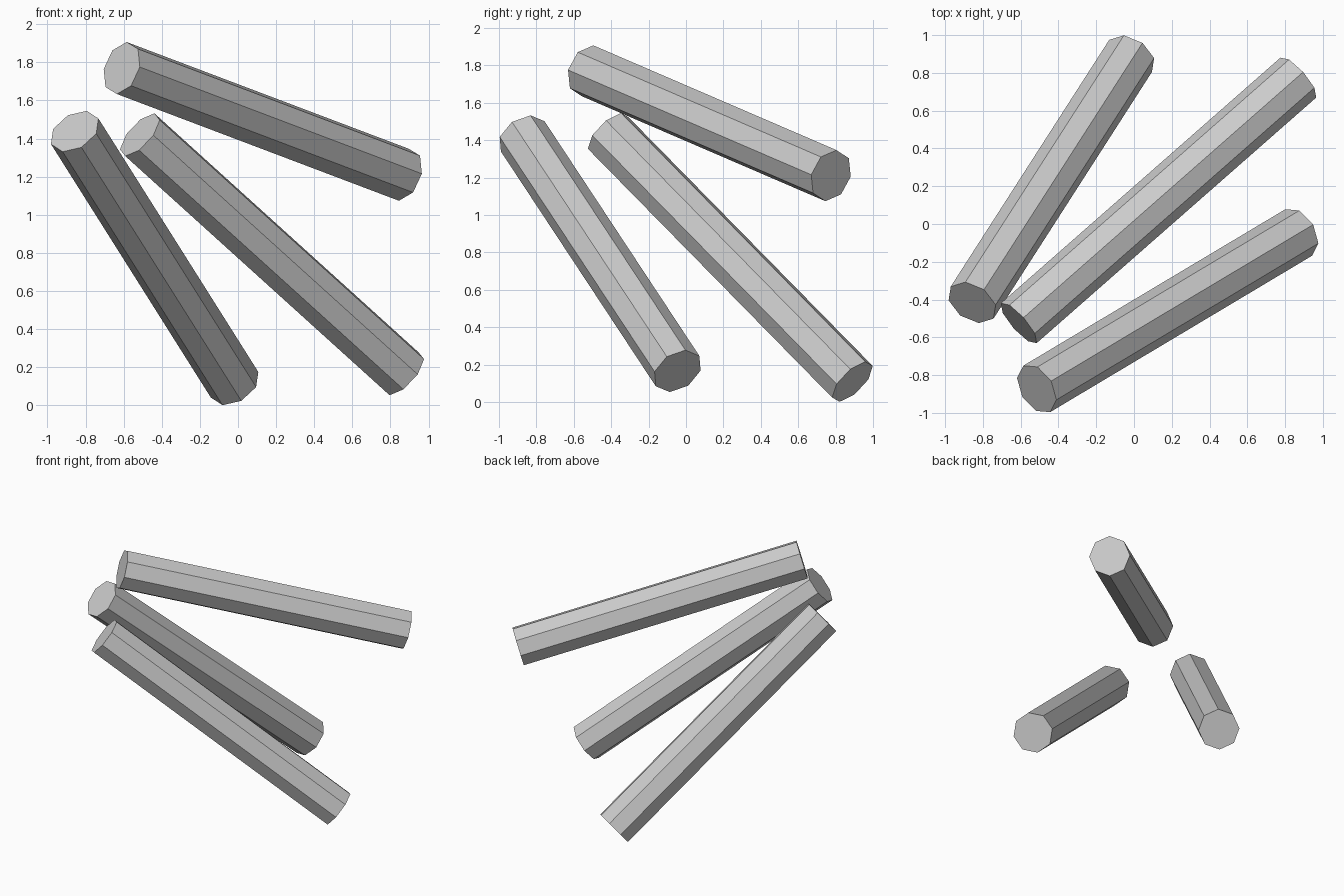
import bpy
from mathutils import Vector, Matrix

if "Cube" in bpy.data.objects:
    bpy.data.objects.remove(bpy.data.objects["Cube"])

RADIUS = 0.142
SIDES = 8


def bar(name, start, end, corner):
    """Octagonal bar between two end centres; corner points toward one edge."""
    start, end = Vector(start), Vector(end)
    axis = (end - start).normalized()
    side = Vector(corner)
    side = (side - axis * side.dot(axis)).normalized()
    up = axis.cross(side)
    bpy.ops.mesh.primitive_cylinder_add(
        vertices=SIDES, radius=RADIUS, depth=(end - start).length)
    obj = bpy.context.object
    obj.name = name
    # The primitive has a vertex on its local +Y, so Y follows the corner.
    rot = Matrix((side.cross(axis), side, axis)).transposed()
    obj.matrix_world = Matrix.Translation((start + end) / 2) @ rot.to_4x4()
    return obj


# Three equal bars, tilted around a shared diagonal
bar("upper_bar", (-0.61, -0.525, 1.77), (0.87, 0.775, 1.21), (0.026, 0.03, 0.137))
bar("left_bar", (-0.857, -0.416, 1.438), (-0.018, 0.89, 0.108), (0.120, -0.011, 0.0645))
bar("right_bar", (-0.515, -0.873, 1.42), (0.872, -0.045, 0.165), (0.079, 0.043, 0.115))
